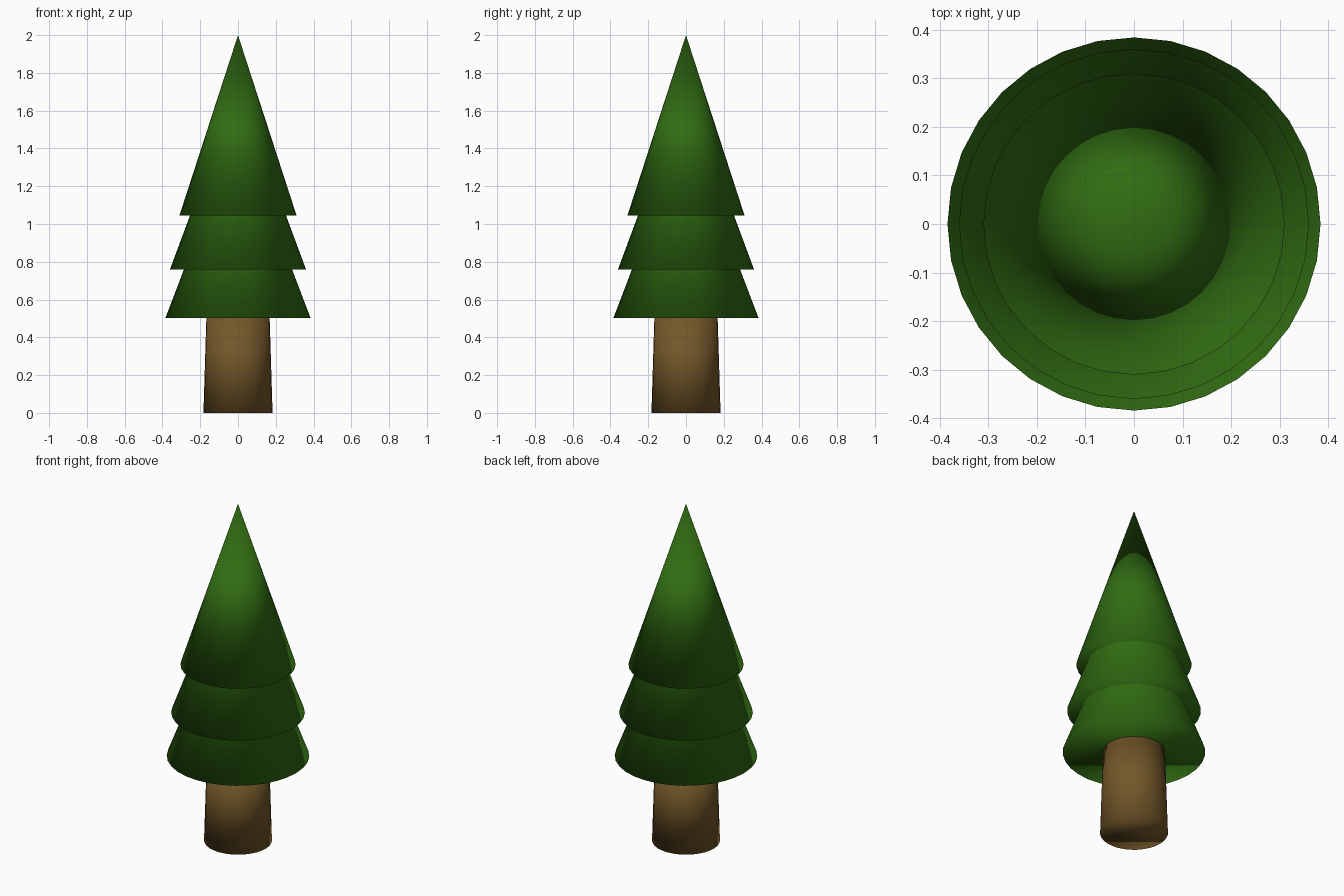
import bpy

if "Cube" in bpy.data.objects:
    bpy.data.objects.remove(bpy.data.objects["Cube"])

SIDES = 32


def material(name, color):
    mat = bpy.data.materials.new(name)
    mat.diffuse_color = (*color, 1)
    mat.use_nodes = True
    mat.node_tree.nodes["Principled BSDF"].inputs["Base Color"].default_value = mat.diffuse_color
    return mat


def cone(name, z0, z1, r0, r1, mat):
    bpy.ops.mesh.primitive_cone_add(vertices=SIDES, radius1=r0, radius2=r1,
                                    depth=z1 - z0, location=(0, 0, (z0 + z1) / 2))
    obj = bpy.context.object
    obj.name = name
    obj.data.materials.append(mat)
    # fully smooth, soft even over the rims
    bpy.ops.object.shade_smooth()
    return obj


green = material("needles", (0.03, 0.15, 0.006))
brown = material("bark", (0.17, 0.095, 0.022))

# Slightly tapered trunk
cone("trunk", 0, 0.52, 0.183, 0.167, brown)

# Stacked foliage cones: base height, tip height, base radius
tiers = [
    ("lower_foliage", 0.503, 1.51, 0.384),
    ("middle_foliage", 0.76, 1.73, 0.36),
    ("upper_foliage", 1.045, 2.0, 0.31),
]
for name, base, tip, radius in tiers:
    cone(name, base, tip, radius, 0, green)
